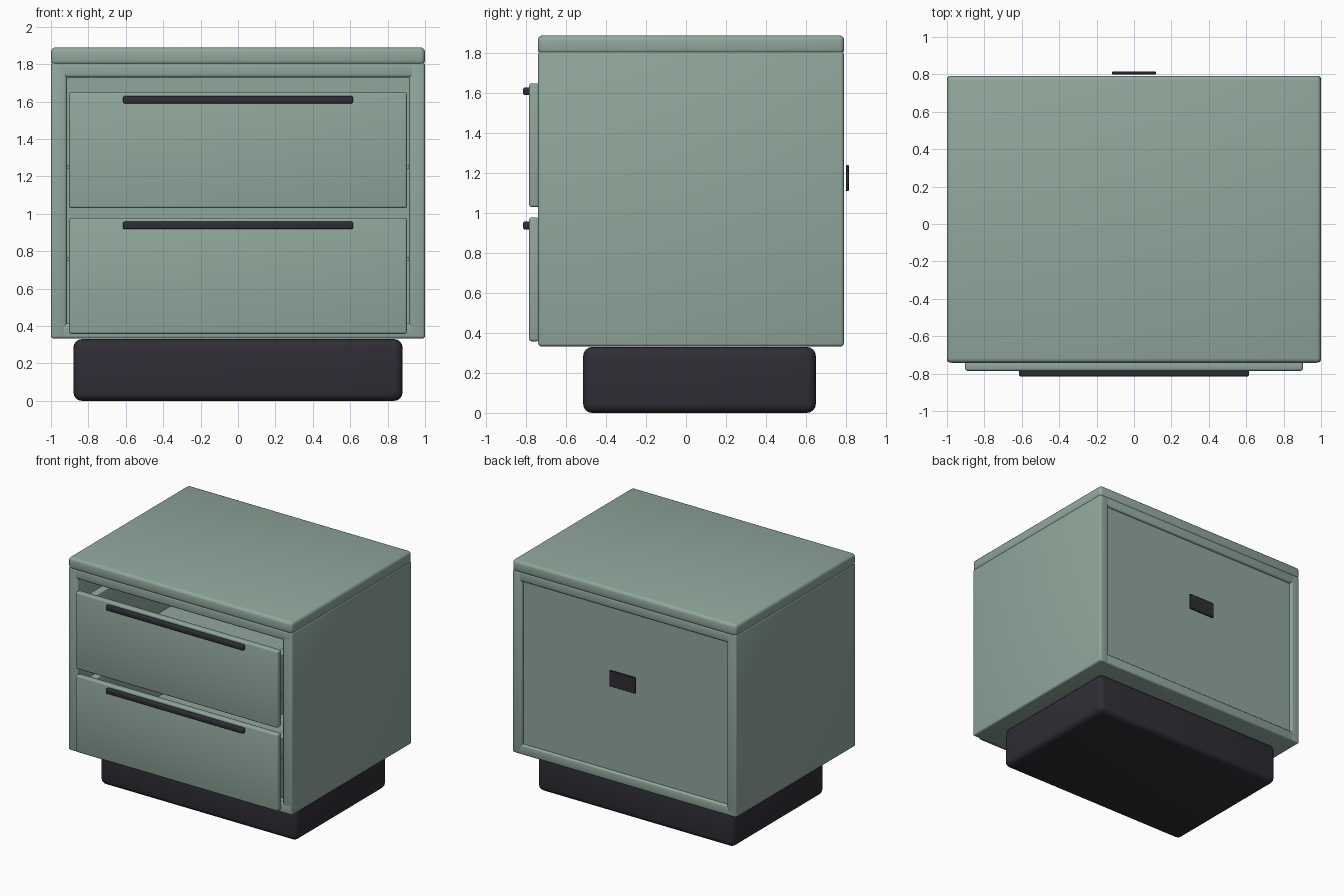
import bpy, bmesh, math
from mathutils import Vector

default = bpy.data.objects.get("Cube")
if default:
    bpy.data.objects.remove(default, do_unlink=True)


def material(name, colour):
    mat = bpy.data.materials.new(name)
    mat.use_nodes = True
    mat.diffuse_color = (*colour, 1)
    bsdf = next(n for n in mat.node_tree.nodes if n.type == 'BSDF_PRINCIPLED')
    bsdf.inputs["Base Color"].default_value = (*colour, 1)
    return mat


SAGE = material("sage_green", (0.28, 0.39, 0.335))
DARK = material("charcoal", (0.028, 0.027, 0.036))


def box(name, x, y, z, mat=SAGE, bevel=0.0, segments=3):
    """Rounded box given by its (min, max) range on each axis."""
    lo, hi = (Vector(c) for c in zip(x, y, z))
    mesh = bpy.data.meshes.new(name)
    bm = bmesh.new()
    bmesh.ops.create_cube(bm, size=1)
    bmesh.ops.scale(bm, vec=hi - lo, verts=bm.verts)
    bmesh.ops.translate(bm, vec=(lo + hi) / 2, verts=bm.verts)
    if bevel:
        bmesh.ops.bevel(bm, geom=bm.edges[:], offset=bevel, segments=segments,
                        profile=0.5, affect='EDGES')
    bm.to_mesh(mesh)
    bm.free()
    mesh.materials.append(mat)
    obj = bpy.data.objects.new(name, mesh)
    bpy.context.collection.objects.link(obj)
    bpy.ops.object.select_all(action='DESELECT')
    obj.select_set(True)
    bpy.context.view_layer.objects.active = obj
    bpy.ops.object.shade_smooth_by_angle(angle=math.radians(40))
    return obj


def pair(name, x, y, z, **options):
    """The same box on the left (+x) and right (-x) sides."""
    box("left_" + name, x, y, z, **options)
    box("right_" + name, (-x[1], -x[0]), y, z, **options)


FRONT, BACK = -0.74, 0.79
DEPTH = (FRONT, BACK)

# Plinth
box("plinth", (-0.88, 0.88), (-0.515, 0.65), (0, 0.33), DARK, 0.045, 4)

# Carcass
pair("side_panel", (0.915, 1), DEPTH, (0.333, 1.81), bevel=0.015)
box("bottom_panel", (-0.998, 0.998), DEPTH, (0.333, 0.415), bevel=0.015)
box("top_rail", (-0.998, 0.998), DEPTH, (1.73, 1.81), bevel=0.015)
box("top_slab", (-1, 1), (FRONT - 0.002, BACK + 0.002), (1.795, 1.89), bevel=0.024)
box("back_panel", (-0.93, 0.93), (0.735, 0.77), (0.4, 1.74))
box("back_plate", (-0.117, 0.117), (0.8, 0.815), (1.11, 1.24), DARK, 0.003, 1)

# Drawers, each an open tray behind a front with a bar handle
for level, bottom, runner in (("lower", 0.358, 0.75), ("upper", 1.03, 1.24)):
    top = bottom + 0.62
    tray = (bottom + 0.07, top - 0.06)
    box(level + "_drawer_front", (-0.903, 0.903), (-0.785, -0.735),
        (bottom, top), bevel=0.012)
    pair(level + "_drawer_side", (0.82, 0.88), (-0.74, 0.66), tray, bevel=0.006)
    box(level + "_drawer_back", (-0.83, 0.83), (0.61, 0.66), tray, bevel=0.006)
    box(level + "_drawer_base", (-0.83, 0.83), (-0.74, 0.65),
        (tray[0], tray[0] + 0.04))
    pair(level + "_drawer_runner", (0.875, 0.92), (-0.7, 0.66),
         (runner, runner + 0.02))
    box(level + "_handle", (-0.615, 0.615), (-0.815, -0.78),
        (top - 0.06, top - 0.02), DARK, 0.009)
